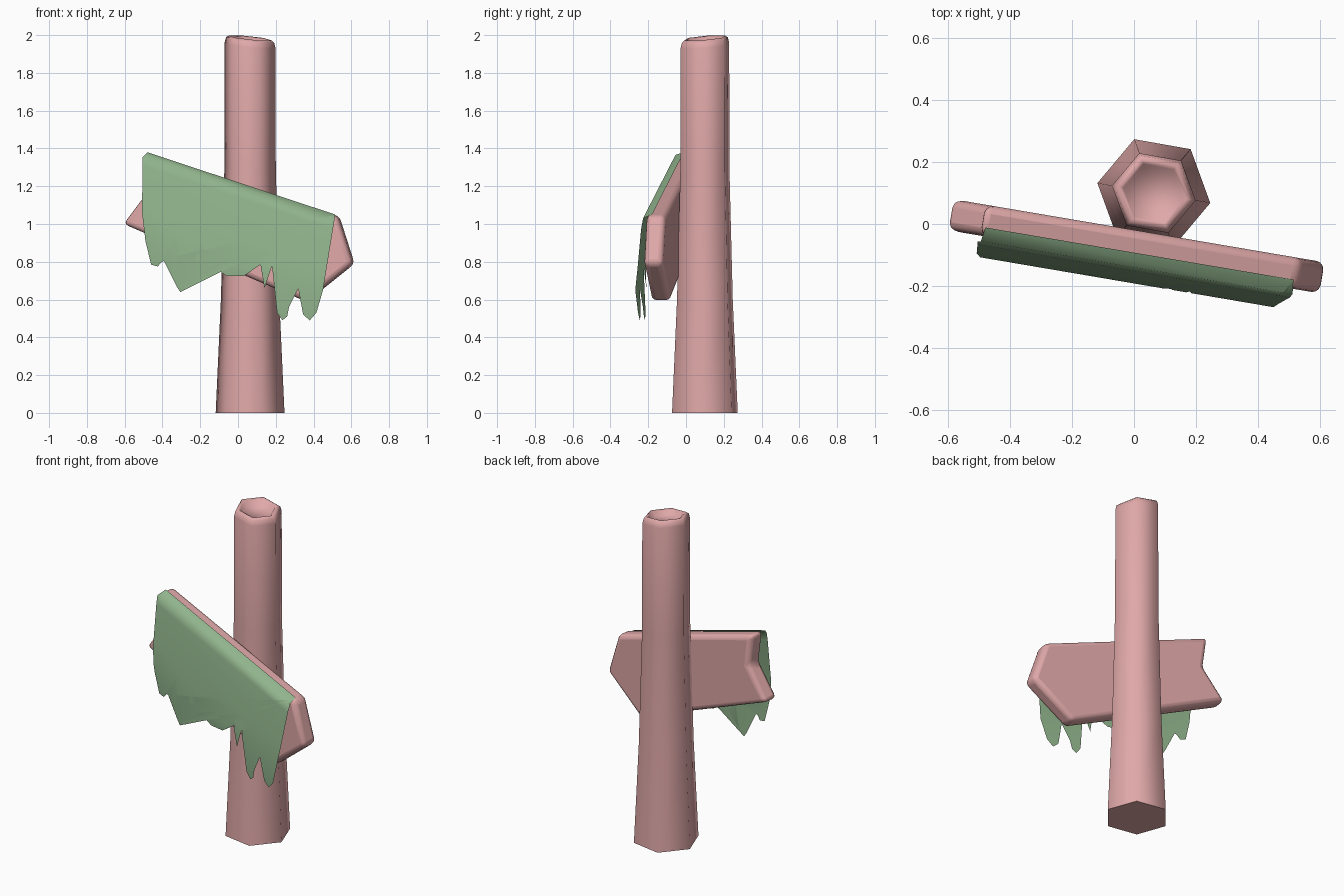
import bpy, bmesh, math
from mathutils import Vector

cube = bpy.data.objects.get("Cube")
if cube:
    bpy.data.objects.remove(cube, do_unlink=True)


def make_material(name, color):
    mat = bpy.data.materials.new(name)
    mat.use_nodes = True
    mat.diffuse_color = color
    mat.node_tree.nodes["Principled BSDF"].inputs["Base Color"].default_value = color
    return mat


def make_object(name, bm, mat):
    bmesh.ops.recalc_face_normals(bm, faces=bm.faces)
    mesh = bpy.data.meshes.new(name)
    bm.to_mesh(mesh)
    bm.free()
    mesh.materials.append(mat)
    obj = bpy.data.objects.new(name, mesh)
    bpy.context.collection.objects.link(obj)
    return obj


def smooth(obj, degrees):
    bpy.ops.object.select_all(action='DESELECT')
    obj.select_set(True)
    bpy.context.view_layer.objects.active = obj
    bpy.ops.object.shade_smooth_by_angle(angle=math.radians(degrees))


def board_depth(x):
    """Depth of the board's middle plane, which is turned a little to one side."""
    return -0.072 - 0.17 * x


wood = make_material("dusty pink wood", (0.74, 0.39, 0.39, 1))
moss = make_material("soft green moss", (0.28, 0.45, 0.26, 1))

# Post: tapered hexagon with a slanted, dished top
SIDES, CX, CY = 6, 0.064, 0.1
profile = [(0.185, 0, 0), (0.157, 0.6, 0), (0.138, 1.3, 0), (0.137, 1.945, 1),
           (0.129, 1.975, 1), (0.114, 1.985, 1), (0.1, 1.978, 1), (0.085, 1.955, 1)]
bm = bmesh.new()
rings = []
for radius, z, slant in profile:
    ring = []
    for i in range(SIDES):
        a = math.radians(-10 + 360 / SIDES * i)
        x, y = radius * math.cos(a), radius * math.sin(a)
        ring.append(bm.verts.new((CX + x, CY + y, z + slant * (0.08 * y - 0.1 * x))))
    rings.append(ring)
for low, high in zip(rings, rings[1:]):
    for i in range(SIDES):
        j = (i + 1) % SIDES
        bm.faces.new((low[i], low[j], high[j], high[i]))
bm.faces.new(rings[0])
bm.faces.new(rings[-1])
smooth(make_object("post", bm, wood), 70)

# Board: arrow outline with a notched tail, extruded and rounded
arrow = [(-0.5, 1.375), (0.525, 1.04), (0.605, 0.79), (0.355, 0.59),
         (-0.61, 1.0), (-0.475, 1.18)]
bm = bmesh.new()
face = bm.faces.new([bm.verts.new((x, board_depth(x) - 0.05, z)) for x, z in arrow])
back = bmesh.ops.extrude_face_region(bm, geom=[face])["geom"]
bmesh.ops.translate(bm, vec=(0.017, 0.1, 0),
                    verts=[v for v in back if isinstance(v, bmesh.types.BMVert)])
board = make_object("arrow_board", bm, wood)
bevel = board.modifiers.new("rounded edges", 'BEVEL')
bevel.width = 0.027
bevel.segments = 3
bevel.limit_method = 'ANGLE'
bevel.angle_limit = math.radians(20)
smooth(board, 40)

# Moss: ragged hanging sheet, cut into bands and curled over the board
outline = [(-0.48, 1.38), (0.515, 1.05), (0.5, 1.03), (0.48, 0.85), (0.45, 0.65),
           (0.415, 0.53), (0.38, 0.49), (0.345, 0.52), (0.305, 0.73), (0.26, 0.51),
           (0.235, 0.49), (0.207, 0.53), (0.18, 0.78), (0.14, 0.66), (0.115, 0.81),
           (0.07, 0.75), (0.03, 0.725), (-0.06, 0.725), (-0.14, 0.78), (-0.2, 0.91),
           (-0.265, 0.68), (-0.305, 0.64), (-0.325, 0.67), (-0.322, 0.95),
           (-0.395, 0.81), (-0.425, 0.775), (-0.46, 0.785), (-0.49, 0.91),
           (-0.508, 1.06), (-0.505, 1.355)]
curl = [(0, -0.02), (0.02, -0.068), (0.08, -0.08), (0.3, -0.105), (0.42, -0.12), (0.65, -0.105)]
SLOPE = 0.332


def drop(x, z):
    return max(0, 1.221 - SLOPE * x - z)


def curl_depth(t):
    for (t0, d0), (t1, d1) in zip(curl, curl[1:]):
        if t <= t1:
            return d0 + (d1 - d0) * (t - t0) / (t1 - t0)
    return curl[-1][1]


bm = bmesh.new()
bm.faces.new([bm.verts.new((x, 0, z)) for x, z in outline])
bmesh.ops.triangulate(bm, faces=bm.faces)
for t, _ in curl[1:-1]:
    bmesh.ops.bisect_plane(bm, geom=bm.verts[:] + bm.edges[:] + bm.faces[:],
                           plane_co=(0, 0, 1.221 - t), plane_no=Vector((SLOPE, 0, 1)))
for v in bm.verts:
    v.co.y = board_depth(v.co.x) + curl_depth(drop(v.co.x, v.co.z))
smooth(make_object("hanging_moss", bm, moss), 60)
